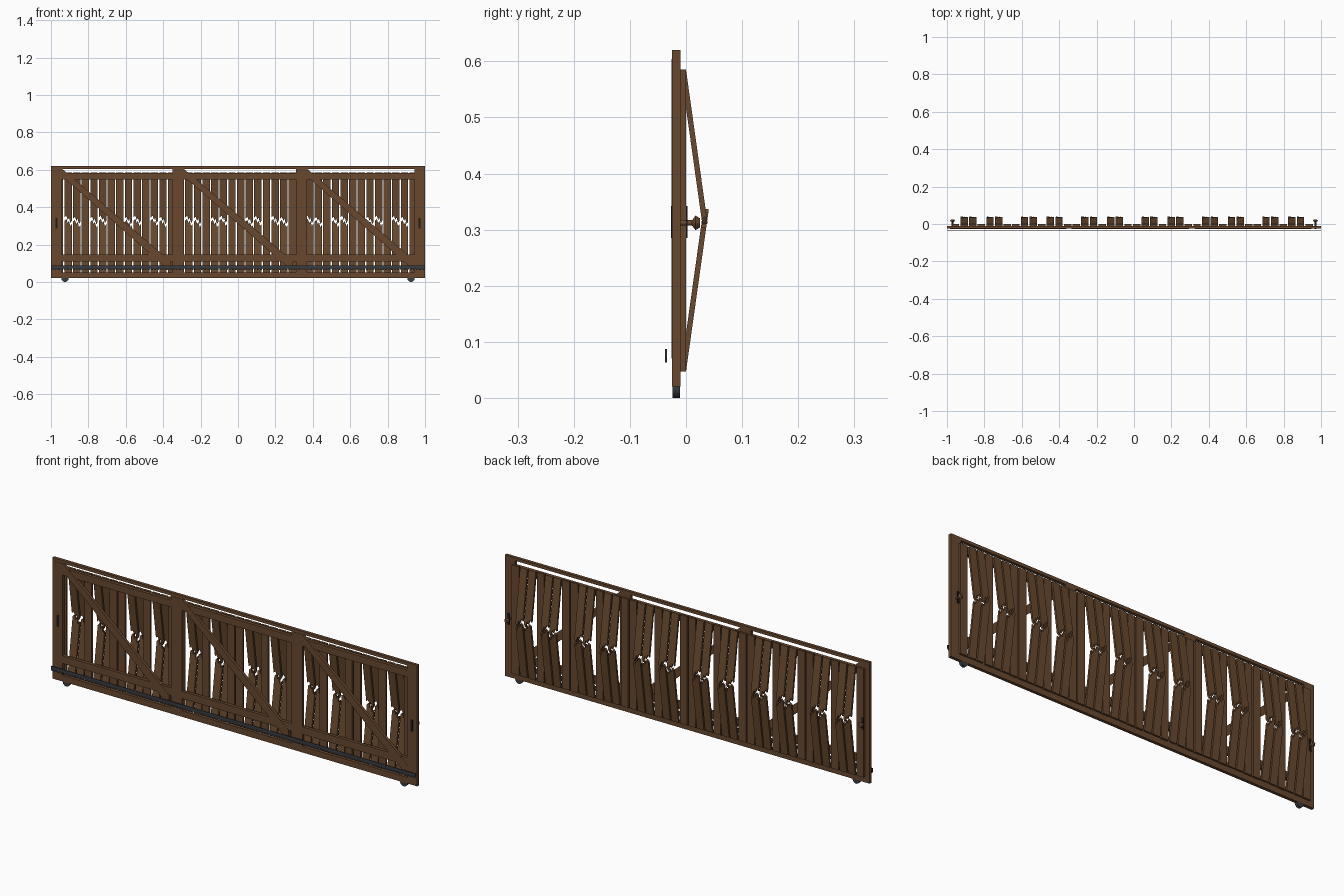
import bpy, bmesh, math
from mathutils import Matrix, Vector

if "Cube" in bpy.data.objects:
    bpy.data.objects.remove(bpy.data.objects["Cube"])


def material(name, rgb):
    m = bpy.data.materials.new(name)
    m.diffuse_color = (*rgb, 1)
    m.use_nodes = True
    m.node_tree.nodes["Principled BSDF"].inputs["Base Color"].default_value = m.diffuse_color
    return m


WOOD = material("brown wood", (0.14, 0.066, 0.028))
STEEL = material("dark steel", (0.04, 0.047, 0.055))
BLACK = material("black iron", (0.012, 0.011, 0.010))


def finish(bm, name, mat):
    bmesh.ops.recalc_face_normals(bm, faces=bm.faces)
    me = bpy.data.meshes.new(name)
    bm.to_mesh(me)
    bm.free()
    me.materials.append(mat)
    ob = bpy.data.objects.new(name, me)
    bpy.context.collection.objects.link(ob)
    return ob


def box(name, x, y, z, mat=WOOD):
    """Axis-aligned box given by (min, max) on each axis."""
    bm = bmesh.new()
    bmesh.ops.create_cube(bm, size=1)
    for v in bm.verts:
        v.co = Vector([(a + b) / 2 + c * (b - a) for (a, b), c in zip((x, y, z), v.co)])
    return finish(bm, name, mat)


def slab(name, outline, y0, y1, mat=WOOD, matrix=None):
    """Extrude an outline in the xz plane from y0 to y1."""
    bm = bmesh.new()
    f = bm.faces.new([bm.verts.new((px, y0, pz)) for px, pz in outline])
    r = bmesh.ops.extrude_face_region(bm, geom=[f])
    new = [v for v in r["geom"] if isinstance(v, bmesh.types.BMVert)]
    bmesh.ops.translate(bm, vec=(0, y1 - y0, 0), verts=new)
    if matrix:
        bmesh.ops.transform(bm, matrix=matrix, verts=bm.verts)
    return finish(bm, name, mat)


def disc(name, x, y0, y1, z, r0, r1, mat, n=20):
    """Cylinder or cone along y."""
    bm = bmesh.new()
    bmesh.ops.create_cone(bm, cap_ends=True, segments=n, radius1=r0, radius2=r1, depth=y1 - y0,
                          matrix=Matrix.Translation((x, (y0 + y1) / 2, z)) @ Matrix.Rotation(-math.pi / 2, 4, 'X'))
    ob = finish(bm, name, mat)
    for p in ob.data.polygons:
        p.use_smooth = len(p.vertices) == 4
    return ob


# Outer frame, posts and rails
FRONT, BACK = -0.025, -0.01
box("top_rail", (-1, 1), (FRONT, BACK), (0.605, 0.62))
box("bottom_rail", (-1, 1), (FRONT, BACK), (0.02, 0.05))
for i, (a, b) in enumerate([(-1, -0.945), (-0.35, -0.29), (0.31, 0.37), (0.945, 1)]):
    box(f"post_{i}", (a, b), (FRONT, BACK), (0.05, 0.605))
for i, (a, b) in enumerate([(-0.945, -0.35), (-0.29, 0.31), (0.37, 0.945)]):
    box(f"upper_cross_rail_{i}", (a, b), (FRONT, BACK), (0.547, 0.582))
    box(f"lower_cross_rail_{i}", (a, b), (FRONT, BACK), (0.11, 0.147))

# Diagonal braces, one per bay
for i, (xa, xb) in enumerate([(-0.985, -0.36), (-0.335, 0.295), (0.325, 0.95)]):
    w = 0.046
    slab(f"diagonal_brace_{i}", [(xa, 0.604), (xa + w, 0.604), (xb, 0.11),
                                 (xb, 0.07), (xb - w * 0.4, 0.07)], -0.0262, -0.012)

# Vertical planks; some are snapped in the middle and pushed out at the back
PITCH, WIDTH, Z0, Z1 = 0.0461, 0.0395, 0.047, 0.585
TILT = math.radians(8)
JAG = [(0, 0.335), (0.25, 0.345), (0.45, 0.322), (0.6, 0.335), (0.8, 0.305), (1, 0.318)]


def hinge(z, angle):
    """Rotation about the plank's fixed end."""
    t = Matrix.Translation((0, 0, z))
    return t @ Matrix.Rotation(angle, 4, 'X') @ t.inverted()


for k in range(-1, 41):
    c = -0.908 + k * PITCH
    a, b = c - WIDTH / 2, c + WIDTH / 2
    if k % 7 in (0, 1, 3, 4) and 0 <= k < 40:
        dz = -0.006 * (k % 2)
        edge = [(a + t * WIDTH, z + dz - 0.006) for t, z in JAG]
        low = [(a, Z0), *edge, (b, Z0)]
        high = [(a, Z1), *[(x, z + 0.015) for x, z in edge], (b, Z1)]
        slab(f"broken_plank_lower_{k}", low, -0.0095, 0, WOOD, hinge(Z0, -TILT))
        slab(f"broken_plank_upper_{k}", high, -0.0095, 0, WOOD, hinge(Z1, TILT))
    else:
        box(f"plank_{k}", (a, b), (BACK, 0), (Z0, Z1))

# Toothed drive rack along the front
teeth, top, root, tip = 120, 0.087, 0.071, 0.063
step = 2 / teeth
rack = [(1, top), (-1, top)]
for i in range(teeth):
    x = -1 + i * step
    rack += [(x, root), (x + step * 0.2, tip), (x + step * 0.6, tip), (x + step * 0.8, root)]
rack.append((1, root))
slab("drive_rack", rack, -0.037, -0.034, STEEL)

# Wheels, handle plates and knobs at both ends
for side, s in (("left", -1), ("right", 1)):
    disc(f"{side}_wheel", s * 0.925, -0.0245, -0.0105, 0.019, 0.019, 0.019, STEEL, 24)
    x = s * 0.97
    box(f"{side}_front_plate", (x - 0.006, x + 0.006), (-0.0265, -0.025), (0.285, 0.342), BLACK)
    box(f"{side}_back_plate", (x - 0.006, x + 0.006), (0.0, 0.0025), (0.285, 0.342), BLACK)
    disc(f"{side}_knob_stem", x, -0.012, 0.014, 0.312, 0.005, 0.005, WOOD, 12)
    disc(f"{side}_knob_flare", x, 0.011, 0.017, 0.312, 0.005, 0.013, WOOD)
    disc(f"{side}_knob_cap", x, 0.017, 0.025, 0.312, 0.013, 0.008, WOOD)
